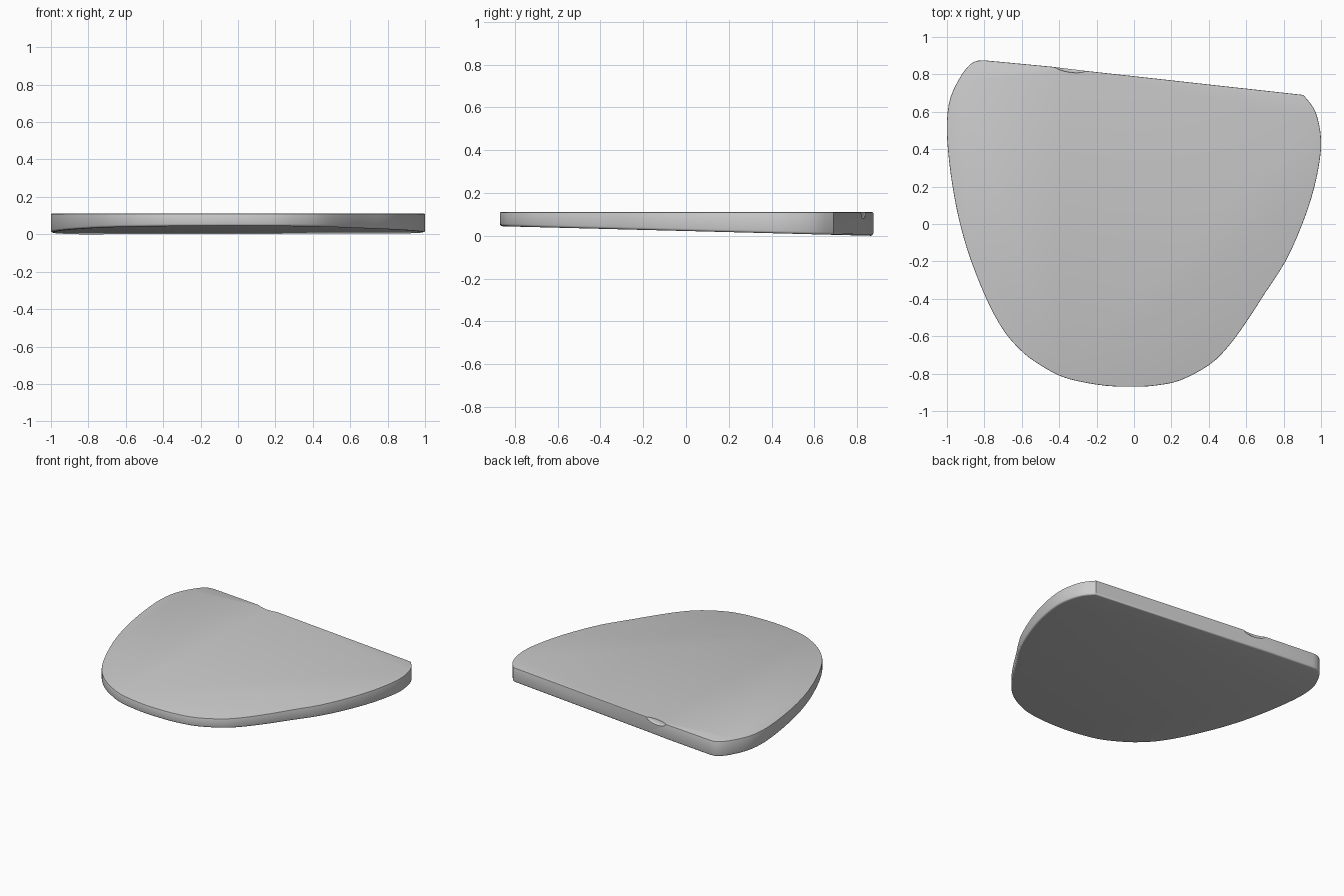
import bpy, bmesh, math
from mathutils import Vector

if "Cube" in bpy.data.objects:
    bpy.data.objects.remove(bpy.data.objects["Cube"])

TOP = 0.11


def floor_z(y):
    # underside slopes gently down towards the back
    return 0.0225 - 0.0257 * y


# Curved side of the outline, from back left corner round the front to back right
CURVE = [(-0.80, 0.875), (-0.86, 0.865), (-0.92, 0.80), (-0.98, 0.68), (-1.0, 0.55),
         (-0.995, 0.40), (-0.97, 0.20), (-0.93, 0.0), (-0.87, -0.20), (-0.78, -0.42),
         (-0.69, -0.58), (-0.59, -0.69), (-0.50, -0.755), (-0.40, -0.81), (-0.30, -0.84),
         (-0.15, -0.865), (0.0, -0.87), (0.12, -0.863), (0.25, -0.835), (0.40, -0.755),
         (0.50, -0.66), (0.60, -0.525), (0.70, -0.37), (0.81, -0.20), (0.90, 0.0),
         (0.965, 0.20), (1.0, 0.40), (0.99, 0.53), (0.96, 0.62), (0.905, 0.69)]


def smooth_path(pts, steps=3):
    # Catmull-Rom through the points
    p = [Vector(q) for q in pts]
    p = [p[0]] + p + [p[-1]]
    out = []
    for i in range(1, len(p) - 2):
        a, b, c, d = p[i - 1:i + 3]
        for s in range(steps):
            t = s / steps
            out.append(0.5 * (2 * b + (c - a) * t + (2 * a - 5 * b + 4 * c - d) * t * t
                              + (3 * b - a - 3 * c + d) * t ** 3))
    return out + [p[-1]]


# Back edge, nearly straight
outline = smooth_path(CURVE) + [Vector((-0.27, 0.82)), Vector((-0.45, 0.842))]

# Slab body
bm = bmesh.new()
low = [bm.verts.new((p.x, p.y, floor_z(p.y))) for p in outline]
high = [bm.verts.new((p.x, p.y, TOP)) for p in outline]
n = len(outline)
bm.faces.new(high)
bottom = bm.faces.new(low[::-1])
for i in range(n):
    j = (i + 1) % n
    bm.faces.new((low[i], low[j], high[j], high[i]))
bmesh.ops.recalc_face_normals(bm, faces=bm.faces)

# Softened lower and upper rims
top_edges = [e for e in bm.edges if all(v.co.z > TOP - 1e-5 for v in e.verts)]
bmesh.ops.bevel(bm, geom=list(bottom.edges), offset=0.012, offset_type='OFFSET',
                segments=3, profile=0.5, affect='EDGES', clamp_overlap=True)
top_edges = [e for e in bm.edges if all(v.co.z > TOP - 1e-5 for v in e.verts)]
bmesh.ops.bevel(bm, geom=top_edges, offset=0.004, offset_type='OFFSET',
                segments=2, profile=0.5, affect='EDGES', clamp_overlap=True)
zmin = min(v.co.z for v in bm.verts)
for v in bm.verts:
    v.co.z -= zmin * (TOP - v.co.z) / (TOP - zmin)
mesh = bpy.data.meshes.new("slab")
bm.to_mesh(mesh)
bm.free()
slab = bpy.data.objects.new("slab", mesh)
bpy.context.collection.objects.link(slab)

# Small chip in the upper back rim
bpy.ops.mesh.primitive_uv_sphere_add(segments=24, ring_count=12, location=(-0.34, 0.845, 0.115))
chip = bpy.context.object
chip.name = "chip_cutter"
chip.scale = (0.10, 0.035, 0.04)
chip.rotation_euler.z = math.radians(-8)
chip.hide_render = True
chip.hide_viewport = True
cut = slab.modifiers.new("chip", 'BOOLEAN')
cut.operation = 'DIFFERENCE'
cut.object = chip
cut.solver = 'EXACT'

# Smooth shading with crisp edges
bpy.ops.object.select_all(action='DESELECT')
slab.select_set(True)
bpy.context.view_layer.objects.active = slab
bpy.ops.object.shade_smooth_by_angle(angle=math.radians(35))
